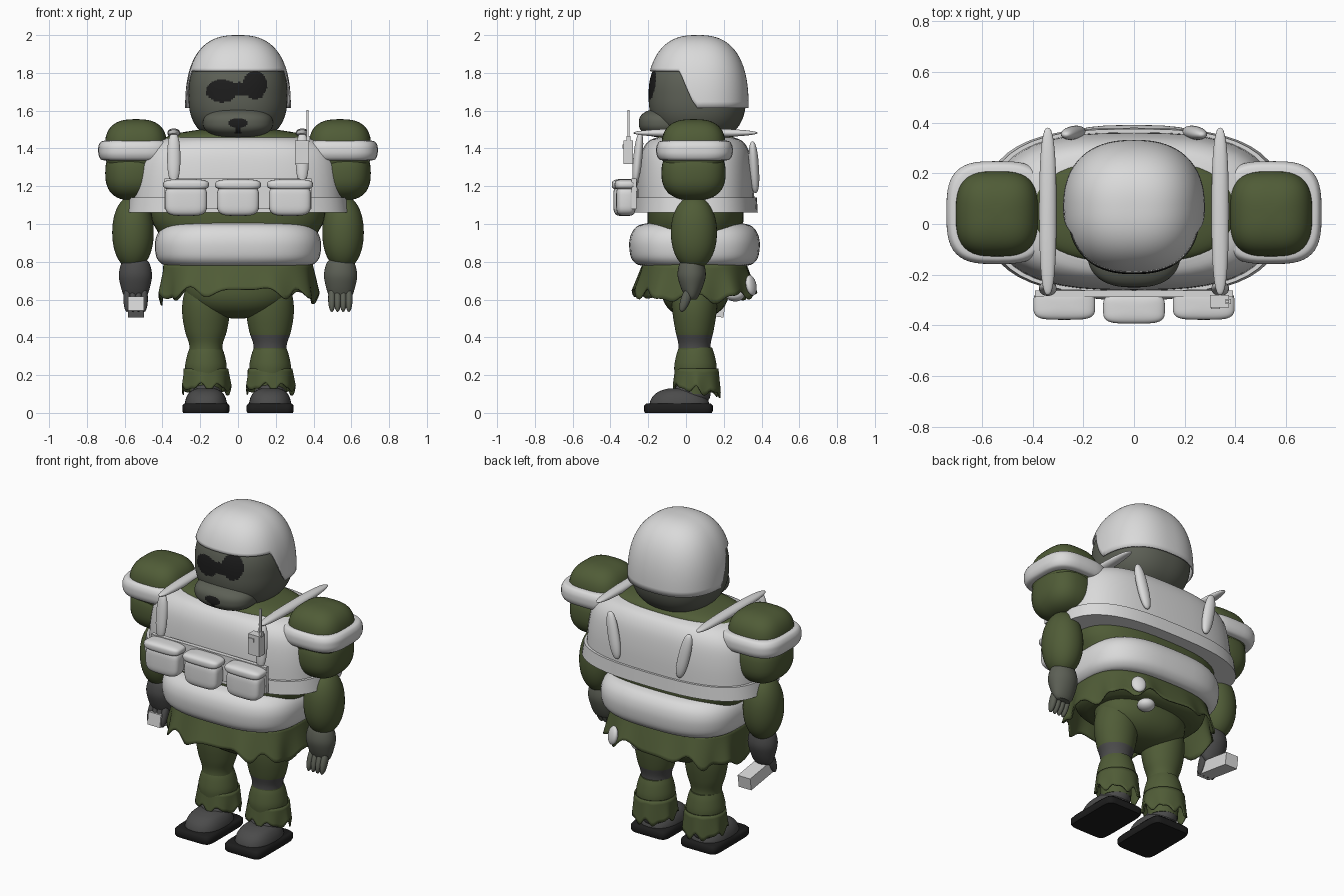
import bpy
import bmesh
from math import sin, cos, pi, tau, radians, copysign
from mathutils import Vector, Euler

if "Cube" in bpy.data.objects:
    bpy.data.objects.remove(bpy.data.objects["Cube"])


def material(name, r, g, b):
    m = bpy.data.materials.new(name)
    m.use_nodes = True
    m.diffuse_color = (r, g, b, 1)
    m.node_tree.nodes["Principled BSDF"].inputs["Base Color"].default_value = (r, g, b, 1)
    return m


WHITE = material("armour white", .7, .7, .7)
GREEN = material("olive cloth", .08, .107, .038)
SKIN = material("grey green skin", .108, .116, .092)
GREY = material("boot grey", .07, .07, .07)
BLACK = material("black", .012, .012, .012)


def power(v, p):
    return copysign(abs(v) ** (2 / p), v)


def finish(name, bm, mat, thick=0):
    bmesh.ops.recalc_face_normals(bm, faces=bm.faces)
    mesh = bpy.data.meshes.new(name)
    bm.to_mesh(mesh)
    bm.free()
    mesh.materials.append(mat)
    ob = bpy.data.objects.new(name, mesh)
    bpy.context.collection.objects.link(ob)
    bpy.ops.object.select_all(action='DESELECT')
    ob.select_set(True)
    bpy.context.view_layer.objects.active = ob
    bpy.ops.object.shade_smooth_by_angle(angle=radians(50))
    if thick:
        ob.modifiers.new("thickness", 'SOLIDIFY').thickness = thick
    return ob


def tube(name, func, mat, nu=40, nv=16, caps=True, thick=0):
    """Surface closed around u, running along v."""
    bm = bmesh.new()
    rows = [[bm.verts.new(func(tau * i / nu, j / nv)) for i in range(nu)]
            for j in range(nv + 1)]
    for a, b in zip(rows, rows[1:]):
        for i in range(nu):
            k = (i + 1) % nu
            bm.faces.new((a[i], a[k], b[k], b[i]))
    if caps:
        bm.faces.new(rows[0])
        bm.faces.new(rows[-1])
    bmesh.ops.remove_doubles(bm, verts=bm.verts, dist=1e-5)
    return finish(name, bm, mat, thick)


def blob(name, centre, size, mat, plan=2, side=2, rot=(0, 0, 0), nu=40, nv=24):
    """Rounded solid; higher plan and side powers make it boxier."""
    turn = Euler(rot).to_matrix()
    c = Vector(centre)

    def f(u, v):
        a = pi * (v - .5) * .998
        w = power(cos(a), side)
        return c + turn @ Vector((size[0] * w * power(cos(u), plan),
                                  size[1] * w * power(sin(u), plan),
                                  size[2] * power(sin(a), side)))
    return tube(name, f, mat, nu, nv)


def loft(name, rings, mat, centre=(0, 0), plan=2, steps=4):
    """Stack of rings (z, half width, half depth) joined by a smooth curve."""
    n = len(rings) - 1

    def f(u, v):
        i = min(int(v * n), n - 1)
        t = v * n - i
        p = [Vector(rings[min(max(i + k, 0), n)]) for k in (-1, 0, 1, 2)]
        z, rx, ry = p[1] + .5 * t * (p[2] - p[0] + t * (
            2 * p[0] - 5 * p[1] + 4 * p[2] - p[3] + t * (3 * (p[1] - p[2]) + p[3] - p[0])))
        return (centre[0] + rx * power(cos(u), plan), centre[1] + ry * power(sin(u), plan), z)
    return tube(name, f, mat, 48, n * steps)


def box(name, centre, size, mat, rot=(0, 0, 0)):
    bm = bmesh.new()
    bmesh.ops.create_cube(bm, size=1)
    for v in bm.verts:
        v.co = Vector(centre) + Euler(rot).to_matrix() @ (v.co * Vector(size))
    return finish(name, bm, mat)


def paint(ob, mat, rule):
    ob.data.materials.append(mat)
    for f in ob.data.polygons:
        if rule(f.center):
            f.material_index = len(ob.data.materials) - 1


def spot(c, x, z, rx, rz):
    return ((c.x - x) / rx) ** 2 + ((c.z - z) / rz) ** 2 < 1


# Head with dark eye patches, muzzle with nose
head = blob("head", (0, .06, 1.68), (.262, .258, .25), SKIN, 2.4, 2.5, nu=200, nv=130)
paint(head, BLACK, lambda c: c.y < -.05 and (
    spot(c, -.085, 1.705, .085, .06) or spot(c, .09, 1.735, .064, .075)
    or spot(c, .01, 1.715, .07, .035)))
muzzle = blob("muzzle", (0, -.1, 1.535), (.185, .15, .078), SKIN, 2.5, 2.5, nu=160, nv=80)
paint(muzzle, BLACK, lambda c: c.y < -.12 and (
    spot(c, 0, 1.535, .052, .025) or abs(c.x) < .016 and 1.48 < c.z < 1.53))


# Helmet shell, cut high over the face and low at the sides and back
def helmet_point(u, v):
    y = .06 + .272 * power(sin(u), 2.4)
    low = 1.615 + .195 * min(max((.05 - y) / .09, 0), 1)
    z = low + (2 - low) * (1 - (1 - v) ** 2.4)
    w = max(1 - ((z - 1.6) / .4) ** 2.6, 0) ** (1 / 2.6)
    return (.28 * w * power(cos(u), 2.4), .06 + (y - .06) * w, z)


tube("helmet", helmet_point, WHITE, 96, 28, caps=False, thick=.008)

# Torso, armour vest and its lower rim
loft("torso", [(.85, .36, .23), (.95, .42, .245), (1.06, .462, .255), (1.3, .43, .24),
               (1.43, .41, .21), (1.475, .34, .19), (1.5, .2, .13)], GREEN, (0, .05), 2.6)
loft("vest", [(1.12, .56, .312), (1.24, .55, .308), (1.34, .53, .296),
              (1.4, .495, .277), (1.44, .435, .247), (1.458, .36, .205)], WHITE, (0, .05), 2.8)
loft("vest_rim", [(1.06, .588, .33), (1.14, .575, .325)], WHITE, (0, .05), 2.8, 1)

# Padded belt and hips
loft("padded_belt", [(.78, .37, .28), (.79, .405, .31), (.825, .432, .337), (.89, .44, .346),
                     (.94, .43, .338), (.975, .405, .318), (.995, .37, .29),
                     (1.006, .3, .24)], WHITE, (0, .045), 2.9)
blob("hips", (0, .05, .66), (.28, .18, .16), GREEN, 2.3, 2.3)
loft("pelvis", [(.67, .3, .2), (.7, .36, .25), (.785, .39, .27)], GREEN, (0, .045), 2.8)


# Ragged skirt
def rag(u, n):
    return .6 * cos(n * u + .4) + .4 * cos((2 * n - 3) * u)


def skirt_point(u, v):
    ripple = 1 + .03 * v * cos(11 * u)
    z = .79 - v * (.165 - .035 * rag(u, 9) + .022 * cos(2 * u))
    return ((.395 + .025 * v) * ripple * power(cos(u), 2.8),
            .045 + (.275 + .05 * v) * ripple * power(sin(u), 2.8), z)


tube("skirt", skirt_point, GREEN, 120, 8, caps=False, thick=.008)
blob("skirt_patch", (.255, .345, .675), (.042, .022, .055), WHITE, rot=(.2, 0, -.5))
blob("tail", (.13, .26, .625), (.05, .05, .035), WHITE)

for s, label in ((-1, "right"), (1, "left")):
    # Arms with shoulder pads
    blob(label + "_shoulder", (s * .54, .04, 1.4), (.165, .17, .155), GREEN, 3, 2.7)
    loft(label + "_shoulder_ring", [(1.336, .165, .165), (1.343, .187, .187),
                                    (1.365, .198, .2), (1.39, .2, .203), (1.415, .198, .2),
                                    (1.436, .185, .187), (1.442, .163, .163)],
         WHITE, (s * .54, .045), 3.2)
    blob(label + "_upper_arm", (s * .558, .04, 1.27), (.145, .17, .145), GREEN, 2.6, 2.5)
    blob(label + "_forearm", (s * .556, .042, .955), (.11, .122, .195), GREEN, 2.1, 2.1)

    # Hands and fingers
    hand = GREY if s < 0 else SKIN
    loft(label + "_hand", [(.82, .05, .045), (.79, .075, .065), (.73, .088, .075),
                           (.67, .078, .06), (.62, .062, .038), (.6, .045, .025)],
         hand, (s * .543, .03))
    for i in range(4):
        blob(label + "_finger", (s * (.497 + .03 * i), .0, .605), (.02, .026, .075),
             hand, rot=(-.35, 0, 0), nu=12, nv=10)

    # Legs
    leg = loft(label + "_leg", [(.68, .1, .1), (.6, .122, .118), (.52, .125, .115),
                                (.43, .11, .1), (.36, .088, .085), (.29, .09, .09),
                                (.2, .09, .09), (.1, .085, .085)], GREEN, (s * .17, .045))
    if s > 0:
        paint(leg, GREY, lambda c: .335 < c.z < .41)
    loft(label + "_gaiter", [(.345, .085, .088), (.31, .098, .1), (.25, .11, .112),
                             (.2, .105, .11)], GREEN, (s * .17, .05))

    # Ragged trouser cuff
    def cuff_point(u, v):
        return (s * .17 + (.118 + .012 * v + .006 * v * cos(7 * u)) * cos(u),
                .057 + (.115 + .012 * v) * sin(u),
                .235 - v * (.115 - .025 * rag(u, 7) + .02 * sin(u)))
    tube(label + "_cuff", cuff_point, GREEN, 72, 6, caps=False, thick=.008)

    # Shoes on flat soles
    loft(label + "_shoe", [(.03, .112, .16), (.06, .11, .155), (.09, .1, .138),
                           (.115, .08, .105), (.13, .045, .055)], GREY, (s * .17, -.035), 2.4)
    blob(label + "_ankle", (s * .17, .03, .1), (.085, .1, .07), GREY)
    loft(label + "_sole", [(0, .12, .177), (.01, .125, .182), (.038, .125, .182),
                           (.05, .115, .17)], BLACK, (s * .17, -.04), 8, 1)

    # Vest straps over, in front of and behind the shoulders
    blob(label + "_top_strap", (s * .34, .05, 1.482), (.034, .33, .024), WHITE, 2.6)
    blob(label + "_front_strap", (s * .34, -.255, 1.35), (.035, .024, .135), WHITE,
         2, 2.4, (-.1, 0, 0))
    blob(label + "_back_strap", (s * .24, .36, 1.3), (.035, .026, .14), WHITE,
         2, 2.4, (.06, s * .22, 0))

# Chest pouches on a backing strip
box("pouch_strip", (0, -.275, 1.16), (.78, .025, .16), WHITE)
for i in (-1, 0, 1):
    y = -.318 - .015 * (i == 0)
    blob("pouch", (i * .275, y, 1.125), (.112, .052, .082), WHITE, 4, 4)
    blob("pouch_flap", (i * .275, y, 1.208), (.122, .06, .03), WHITE, 4, 3)

# Radio
box("radio", (.338, -.305, 1.38), (.075, .05, .125), WHITE)
box("radio_dial", (.322, -.332, 1.41), (.035, .008, .022), WHITE)
box("radio_knob", (.372, -.305, 1.45), (.02, .02, .03), WHITE)
box("antenna", (.368, -.305, 1.53), (.012, .012, .145), WHITE)

# Block held in the right hand
box("held_block", (-.54, .08, .56), (.085, .25, .075), WHITE, (-.15, 0, 0))
